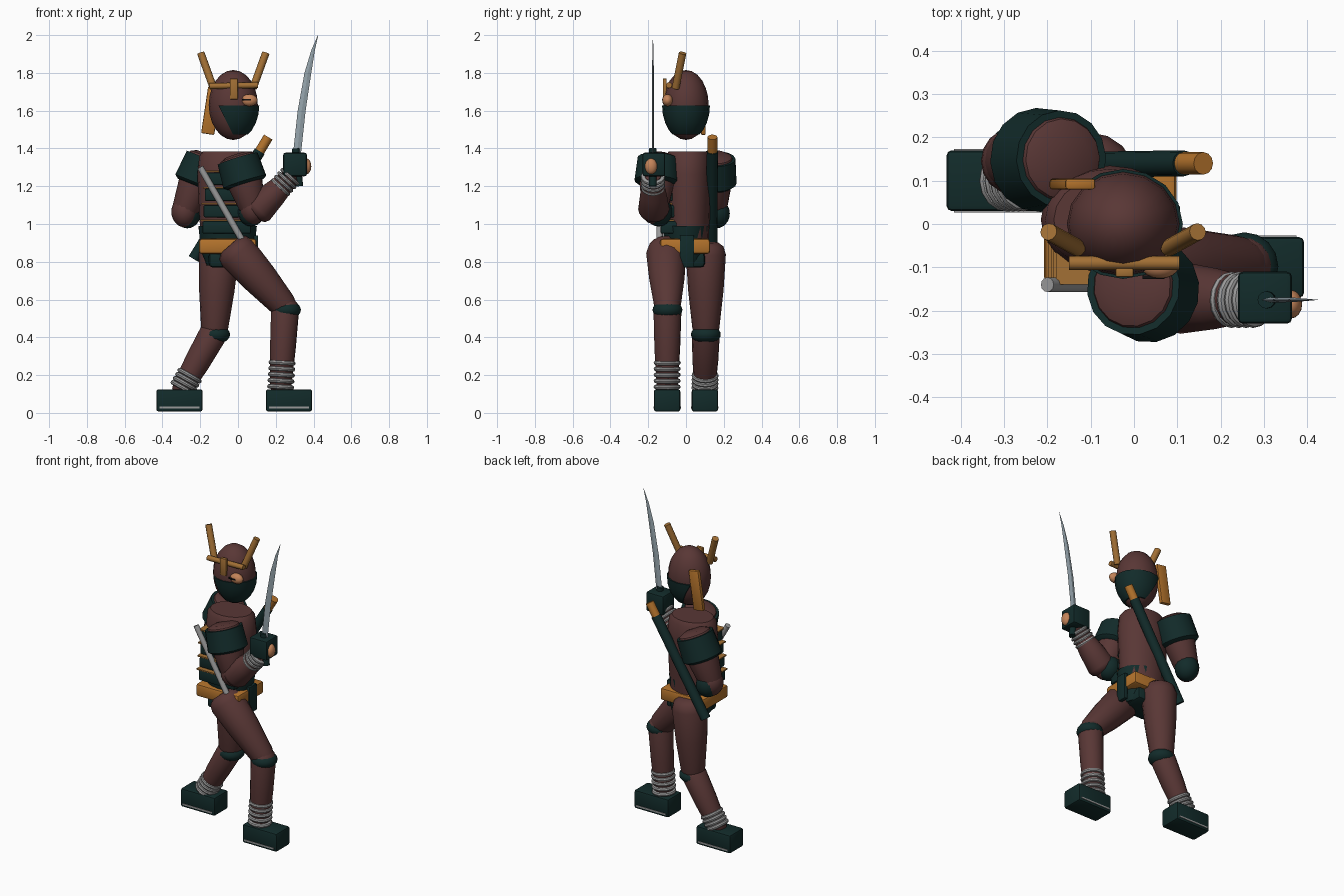
import bpy, bmesh, math
from mathutils import Vector, Matrix

if "Cube" in bpy.data.objects:
    bpy.data.objects.remove(bpy.data.objects["Cube"])


def material(name, rgb):
    m = bpy.data.materials.new(name)
    m.use_nodes = True
    m.diffuse_color = (*rgb, 1)
    bsdf = m.node_tree.nodes["Principled BSDF"]
    bsdf.inputs["Base Color"].default_value = (*rgb, 1)
    bsdf.inputs["Roughness"].default_value = 0.8
    return m


BROWN = material("maroon cloth", (0.1, 0.038, 0.036))
GREEN = material("dark green", (0.006, 0.024, 0.023))
BRONZE = material("orange bronze", (0.45, 0.17, 0.025))
GOLD = material("dull gold", (0.36, 0.16, 0.035))
SILVER = material("grey wrap", (0.32, 0.32, 0.32))
STEEL = material("blade steel", (0.3, 0.37, 0.41))
SKIN = material("skin", (0.55, 0.23, 0.1))
BLACK = material("black", (0.005, 0.005, 0.005))


def finish(name, bm, mat, angle=40):
    bmesh.ops.recalc_face_normals(bm, faces=bm.faces)
    me = bpy.data.meshes.new(name)
    bm.to_mesh(me)
    bm.free()
    ob = bpy.data.objects.new(name, me)
    bpy.context.collection.objects.link(ob)
    me.materials.append(mat)
    bpy.ops.object.select_all(action="DESELECT")
    ob.select_set(True)
    bpy.context.view_layer.objects.active = ob
    bpy.ops.object.shade_smooth_by_angle(angle=math.radians(angle))
    return ob


def box(name, center, size, mat, bevel=0.0, tilt=0.0):
    bm = bmesh.new()
    bmesh.ops.create_cube(bm, size=1)
    bmesh.ops.scale(bm, vec=size, verts=bm.verts)
    if bevel:
        bmesh.ops.bevel(bm, geom=bm.edges[:], offset=bevel, segments=2, affect="EDGES", profile=0.5)
    bmesh.ops.transform(bm, matrix=Matrix.Translation(center) @ Matrix.Rotation(tilt, 4, "Y"), verts=bm.verts)
    return finish(name, bm, mat)


def ellipsoid(name, center, radii, mat, keep=()):
    """Ball, optionally trimmed by planes (point, normal of the removed side)."""
    bm = bmesh.new()
    bmesh.ops.create_uvsphere(bm, u_segments=16, v_segments=12, radius=1)
    bmesh.ops.scale(bm, vec=radii, verts=bm.verts)
    bmesh.ops.translate(bm, vec=center, verts=bm.verts)
    for co, no in keep:
        bmesh.ops.bisect_plane(bm, geom=bm.verts[:] + bm.edges[:] + bm.faces[:],
                               plane_co=co, plane_no=no, clear_outer=True)
        bmesh.ops.holes_fill(bm, edges=[e for e in bm.edges if e.is_boundary])
    return finish(name, bm, mat)


def lathe(name, a, b, profile, mat, sides=16, squash=1.0):
    """Round body from a to b; profile is (position along axis, radius)."""
    a, b = Vector(a), Vector(b)
    turn = (b - a).to_track_quat("Z", "Y").to_matrix()
    bm = bmesh.new()
    rings = []
    for t, r in profile:
        ring = []
        for i in range(sides):
            w = math.tau * i / sides
            ring.append(bm.verts.new(a.lerp(b, t) + turn @ Vector((r * math.cos(w), r * squash * math.sin(w), 0))))
        rings.append(ring)
    for low, high in zip(rings, rings[1:]):
        for i in range(sides):
            j = (i + 1) % sides
            bm.faces.new((low[i], low[j], high[j], high[i]))
    bm.faces.new(rings[0])
    bm.faces.new(rings[-1])
    return finish(name, bm, mat)


def rod(name, a, b, r, mat, r2=None, sides=12):
    return lathe(name, a, b, [(0, r), (1, r if r2 is None else r2)], mat, sides)


def limb(name, a, b, r0, r1, mat=BROWN):
    mid = (r0 + r1) / 2 * 1.05
    return lathe(name, a, b, [(-0.1, r0 * 0.6), (-0.05, r0 * 0.88), (0.05, r0), (0.5, mid),
                              (0.95, r1), (1.04, r1 * 0.85), (1.08, r1 * 0.5)], mat)


def wraps(name, a, b, count, r, minor=0.012):
    """Cloth rings stacked along the end of a limb."""
    a, b = Vector(a), Vector(b)
    step = minor / (b - a).length
    for k in range(count):
        t = k / (count - 1)
        bulge = [(t + step * math.sin(u), r + minor * math.cos(u))
                 for u in (-1.5, -0.8, 0, 0.8, 1.5)]
        lathe(f"{name}_{k + 1}", a, b, bulge, SILVER)


# Torso, waist and belt
lathe("torso", (-0.055, 0.01, 0.9), (-0.055, 0.01, 1.385),
      [(0, 0.14), (0.3, 0.15), (0.75, 0.16), (0.95, 0.15), (1, 0.13)], BROWN, 20, 0.78)
lathe("waist", (-0.055, 0, 0.78), (-0.055, 0, 0.99), [(0, 0.11), (0.35, 0.14), (1, 0.155)], GREEN, 16, 0.8)
box("belt", (-0.055, -0.005, 0.882), (0.305, 0.265, 0.08), BRONZE, 0.015)
box("side_flap", (0.094, 0.005, 0.855), (0.025, 0.075, 0.17), GREEN, 0.005)
box("lower_flap", (-0.055, 0, 0.81), (0.2, 0.2, 0.08), GREEN, 0.02)

# Chest plates with bronze trim
for k in range(4):
    z = 1.24 - k * 0.086
    wide = 0.22 + k * 0.012
    box(f"chest_plate_{k + 1}", (-0.06, -0.085, z), (wide, 0.1, 0.066), GREEN, 0.008)
    box(f"plate_trim_{k + 1}", (-0.07, -0.09, z + 0.038), (wide, 0.1, 0.008), GOLD)
rod("chest_blade", (-0.2, -0.14, 1.3), (0.03, -0.14, 0.9), 0.017, SILVER)

# Head, mask and eye opening
HEAD = (-0.025, 0, 1.63)
ellipsoid("head", HEAD, (0.13, 0.12, 0.185), BROWN)
ellipsoid("face_mask", HEAD, (0.138, 0.127, 0.19), GREEN,
          [((0, 0, 1.627), (0, 0, 1)), ((0, 0, 1.475), (0, 0, -1)), ((-0.1, 0, 1.62), (-2, 0, -1))])
ellipsoid("eye_skin", (0.06, -0.098, 1.655), (0.043, 0.028, 0.032), SKIN)
box("eye_slit", (0.045, -0.123, 1.658), (0.05, 0.008, 0.008), BLACK)

# Helmet ornaments
rod("brow_bar", (-0.15, -0.09, 1.73), (0.105, -0.09, 1.735), 0.016, GOLD)
box("brow_plate", (-0.022, -0.112, 1.715), (0.042, 0.02, 0.11), GOLD, 0.004)
for side, s in (("right", -1), ("left", 1)):
    rod(f"{side}_horn", (-0.025 + s * 0.105, -0.055, 1.72), (-0.025 + s * 0.172, -0.018, 1.905), 0.02, GOLD)
box("neck_ribbon", (-0.142, 0.092, 1.6), (0.07, 0.025, 0.25), BRONZE, 0.006, 0.15)

# Arms: (name, shoulder, elbow, elbow pad offset)
for name, top, elbow, pad in (
        ("front", Vector((0.0, -0.145, 1.34)), Vector((0.08, -0.165, 1.08)), Vector((-0.01, 0.02, -0.015))),
        ("rear", Vector((-0.17, 0.15, 1.34)), Vector((-0.283, 0.145, 1.065)), Vector((0.015, 0.015, -0.01)))):
    limb(f"{name}_upper_arm", top, elbow, 0.105, 0.072)
    ellipsoid(f"{name}_elbow", elbow, (0.07, 0.075, 0.082), BROWN)
    ellipsoid(f"{name}_elbow_pad", elbow + pad, (0.07, 0.072, 0.078), GREEN)
    lathe(f"{name}_shoulder_guard", top, elbow,
          [(-0.02, 0.1), (-0.02, 0.112), (0.45, 0.12), (0.5, 0.1)], GREEN)

limb("front_forearm", (0.1, -0.17, 1.07), (0.28, -0.175, 1.25), 0.083, 0.05)
wraps("forearm_wrap", (0.225, -0.175, 1.195), (0.275, -0.175, 1.25), 4, 0.055, 0.01)
box("glove", (0.302, -0.17, 1.315), (0.125, 0.12, 0.125), GREEN, 0.012)
ellipsoid("thumb", (0.362, -0.185, 1.305), (0.026, 0.033, 0.042), SKIN)
rod("sword_grip", (0.325, -0.175, 1.2), (0.305, -0.175, 1.4), 0.02, GREEN)

# Curved blade with diamond section: (height, back edge, cutting edge)
bm = bmesh.new()
rings = []
for z, x0, x1 in ((1.36, 0.29, 0.332), (1.6, 0.316, 0.358), (1.8, 0.352, 0.388), (1.92, 0.388, 0.407), (2.0, 0.423, 0.425)):
    mid, thick = (x0 + x1) / 2, (x1 - x0) * 0.14
    rings.append([bm.verts.new((x, -0.175 + y, z)) for x, y in ((x0, 0), (mid, -thick), (x1, 0), (mid, thick))])
for low, high in zip(rings, rings[1:]):
    for i in range(4):
        j = (i + 1) % 4
        bm.faces.new((low[i], low[j], high[j], high[i]))
bm.faces.new(rings[0])
bm.faces.new(rings[-1])
finish("sword_blade", bm, STEEL, 15)

# Sheathed sword across the back
tip, neck, end = (-0.235, 0.135, 0.815), (0.115, 0.14, 1.385), (0.16, 0.14, 1.46)
rod("scabbard", tip, neck, 0.03, GREEN)
rod("back_grip", neck, end, 0.026, BRONZE)

# Legs: (name, hip, knee, ankle, foot centre, first and last wrap position, wraps)
for name, hip, knee, ankle, foot, start, count in (
        ("front", (-0.015, -0.105, 0.86), (0.25, -0.098, 0.56), (0.225, -0.1, 0.12), (0.27, -0.1), 0.67, 5),
        ("rear", (-0.1, 0.105, 0.86), (-0.125, 0.105, 0.43), (-0.3, 0.1, 0.12), (-0.31, 0.1), 0.75, 4)):
    limb(f"{name}_thigh", hip, knee, 0.106, 0.072)
    limb(f"{name}_shin", knee, ankle, 0.074, 0.056)
    ellipsoid(f"{name}_knee_pad", Vector(knee) + Vector((0.005, 0, -0.015)), (0.078, 0.079, 0.05), GREEN)
    wraps(f"{name}_ankle_wrap", Vector(knee).lerp(Vector(ankle), start), Vector(knee).lerp(Vector(ankle), 0.96),
          count, 0.06)
    box(f"{name}_foot", (*foot, 0.066), (0.245, 0.14, 0.118), GREEN, 0.012)
    box(f"{name}_sole_line", (*foot, 0.028), (0.21, 0.146, 0.01), SILVER)
